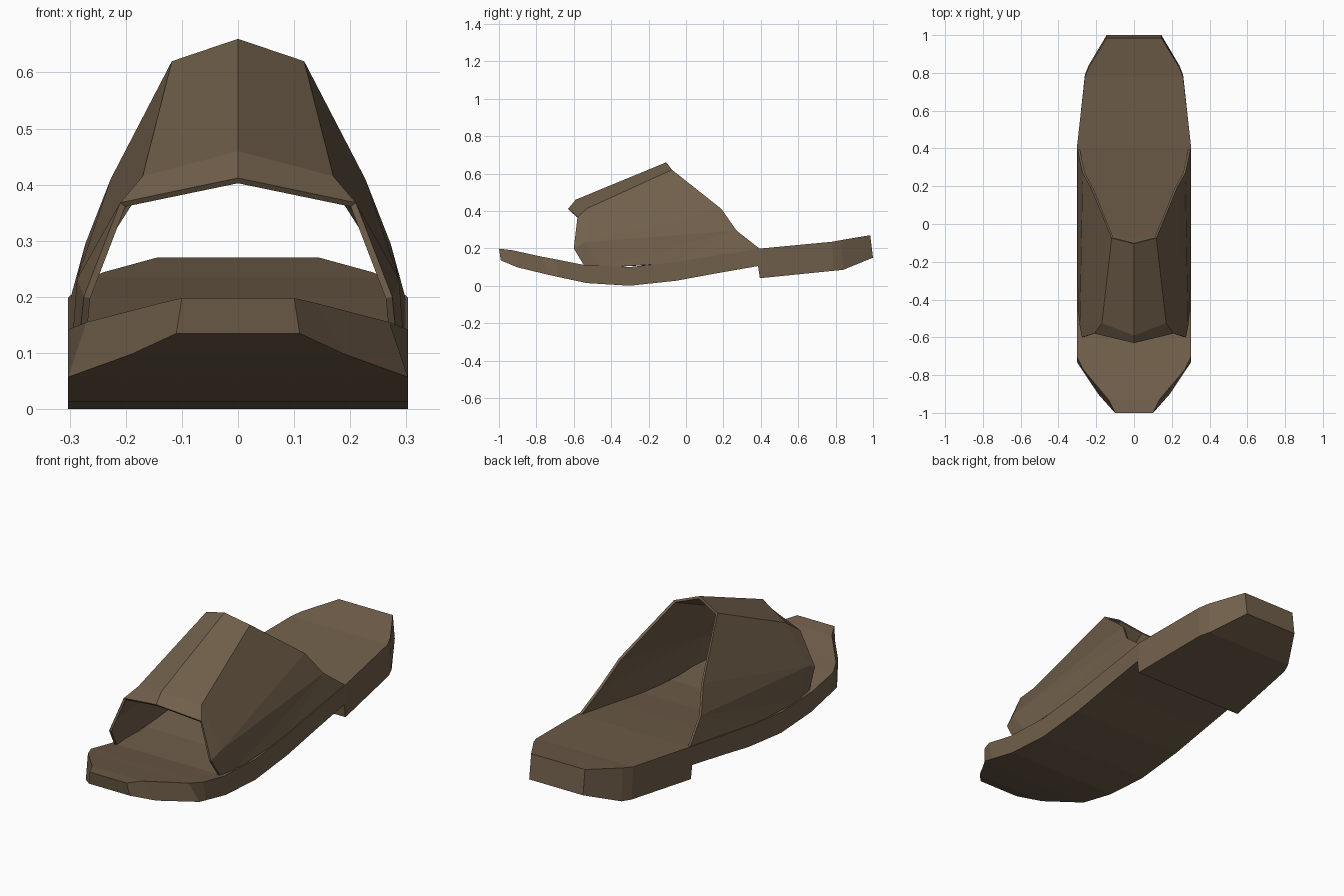
import bpy
import bmesh

# Remove the default cube only
default_cube = bpy.data.objects.get("Cube")
if default_cube:
    bpy.data.objects.remove(default_cube, do_unlink=True)


def make_material(name, colour):
    material = bpy.data.materials.new(name)
    material.use_nodes = True
    material.diffuse_color = colour
    material.node_tree.nodes["Principled BSDF"].inputs["Base Color"].default_value = colour
    return material


def finish_object(name, bm, material):
    mesh = bpy.data.meshes.new(name)
    bm.to_mesh(mesh)
    bm.free()
    mesh.materials.append(material)
    part = bpy.data.objects.new(name, mesh)
    bpy.context.scene.collection.objects.link(part)
    return part


brown = make_material("brown leather", (.165, .115, .07, 1))

# Sole: lofted stations from toe to heel
# each station: top (y, half width, z), bottom (y, half width, z)
stations = [
    ((-1, .1, .198), (-.99, .11, .135)),
    ((-.93, .135, .19), (-.9, .19, .098)),
    ((-.77, .27, .155), (-.73, .303, .057)),
    ((-.7, .303, .142), (-.68, .303, .046)),
    ((-.54, .303, .11), (-.53, .303, .014)),
    ((-.3, .303, .1), (-.3, .303, 0)),
    ((-.07, .303, .125), (-.05, .303, .027)),
    ((.15, .303, .16), (.15, .303, .064)),
    ((.39, .303, .197), (.385, .303, .105)),
    ((.4, .303, .199), (.395, .303, .04)),
    ((.78, .26, .235), (.79, .26, .08)),
    ((.83, .24, .244), (.84, .24, .085)),
    ((.985, .145, .27), (1, .145, .15)),
]


def build_sole():
    bm = bmesh.new()
    rings = []
    for top, bottom in stations:
        corners = []
        for (y, half, z), side in ((top, -1), (top, 1), (bottom, 1), (bottom, -1)):
            corners.append(bm.verts.new((side * half, y, z)))
        rings.append(corners)
    for ring, following in zip(rings, rings[1:]):
        for i in range(4):
            j = (i + 1) % 4
            bm.faces.new((ring[i], ring[j], following[j], following[i]))
    bm.faces.new(rings[0])
    bm.faces.new(rings[-1])
    bmesh.ops.recalc_face_normals(bm, faces=bm.faces)
    return finish_object("sole", bm, brown)


# Upper: faceted half shell, each row running from the ridge to the sole
lip_row = [(0, -.63, .412), (.21, -.58, .368), (.275, -.6, .2), (.285, -.54, .1)]
crease_row = [(0, -.59, .46), (.17, -.525, .415), (.287, -.54, .232), (.297, -.45, .098)]
rear_row = [(0, -.105, .66), (.118, -.075, .62), (.227, .19, .41),
            (.272, .27, .295), (.3, .4, .193)]
sole_contact = (.3, -.06, .12)


def build_upper():
    bm = bmesh.new()
    lip, crease, rear = [[bm.verts.new(point) for point in row]
                         for row in (lip_row, crease_row, rear_row)]
    contact = bm.verts.new(sole_contact)

    # turned front lip
    for i in range(3):
        bm.faces.new((lip[i], lip[i + 1], crease[i + 1], crease[i]))
    # instep and upper side panels
    for i in range(2):
        bm.faces.new((crease[i], crease[i + 1], rear[i + 1], rear[i]))
    # lower side panels down to the sole
    bm.faces.new((crease[2], rear[3], rear[2]))
    bm.faces.new((crease[2], crease[3], rear[3]))
    bm.faces.new((crease[3], contact, rear[3]))
    bm.faces.new((contact, rear[4], rear[3]))

    upper = finish_object("upper", bm, brown)
    mirror = upper.modifiers.new("mirror", 'MIRROR')
    mirror.use_clip = True
    shell = upper.modifiers.new("thickness", 'SOLIDIFY')
    shell.thickness = .012
    shell.offset = -1
    return upper


build_sole()
build_upper()
